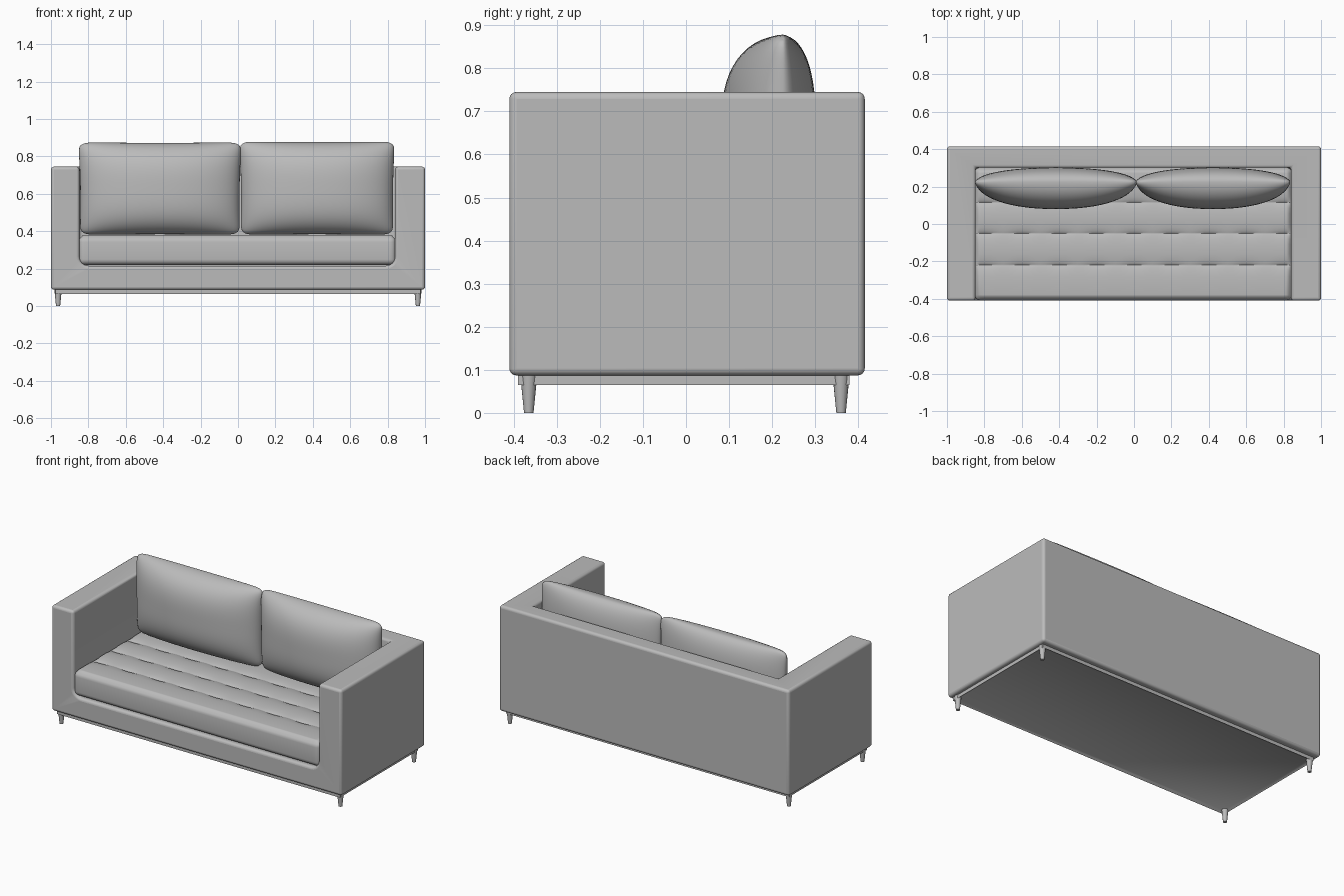
import bpy, bmesh, math
from mathutils import Vector

old = bpy.data.objects.get("Cube")
if old:
    bpy.data.objects.remove(old, do_unlink=True)

GREY = (0.5, 0.5, 0.5, 1)
fabric = bpy.data.materials.new("grey fabric")
fabric.use_nodes = True
fabric.diffuse_color = GREY
fabric.node_tree.nodes["Principled BSDF"].inputs["Base Color"].default_value = GREY


def add_object(name, bm, angle=40):
    bmesh.ops.recalc_face_normals(bm, faces=bm.faces)
    mesh = bpy.data.meshes.new(name)
    bm.to_mesh(mesh)
    bm.free()
    mesh.materials.append(fabric)
    obj = bpy.data.objects.new(name, mesh)
    bpy.context.collection.objects.link(obj)
    finish(obj, angle)
    return obj


def finish(obj, angle):
    bpy.ops.object.select_all(action='DESELECT')
    obj.select_set(True)
    bpy.context.view_layer.objects.active = obj
    bpy.ops.object.shade_smooth_by_angle(angle=math.radians(angle))


def box(low, high):
    bm = bmesh.new()
    bmesh.ops.create_cube(bm, size=1)
    low, high = Vector(low), Vector(high)
    for v in bm.verts:
        v.co = (low + high) / 2 + v.co * (high - low)
    return bm


def round_edges(bm, radius, rule=lambda e: True, segments=5):
    edges = [e for e in bm.edges if rule(e)]
    bmesh.ops.bevel(bm, geom=edges, offset=radius, segments=segments,
                    profile=0.5, affect='EDGES')


# Body: one block with the seat well cut out of it, then softened
body = add_object("body", box((-1, -0.41, 0.087), (1, 0.415, 0.745)))
well = box((-0.848, -0.6, 0.215), (0.84, 0.302, 1))
round_edges(well, 0.05, lambda e: all(v.co.z < 0.3 for v in e.verts)
            and abs(e.verts[0].co.x - e.verts[1].co.x) < 0.01, 6)
cutter = add_object("well_cutter", well)
cutter.hide_render = True
cut = body.modifiers.new("well", 'BOOLEAN')
cut.object, cut.solver = cutter, 'EXACT'
soft = body.modifiers.new("soft edges", 'BEVEL')
soft.width, soft.segments, soft.use_clamp_overlap = 0.016, 4, False
soft.limit_method, soft.angle_limit = 'ANGLE', math.radians(40)
bpy.context.view_layer.objects.active = body
for name in [m.name for m in body.modifiers if m.type in {'BOOLEAN', 'BEVEL'}]:
    bpy.ops.object.modifier_move_to_index(modifier=name, index=0 if name == "well" else 1)
    bpy.ops.object.modifier_apply(modifier=name)
bpy.data.objects.remove(cutter, do_unlink=True)

# Plinth with a recessed underside panel
bm = box((-0.975, -0.39, 0.065), (0.975, 0.38, 0.095))
bottom = [f for f in bm.faces if f.normal.z < -0.9]
bmesh.ops.inset_region(bm, faces=bottom, thickness=0.022)
bmesh.ops.translate(bm, verts=bottom[0].verts, vec=(0, 0, 0.012))
add_object("plinth", bm)

# Tapered legs
for side, x in (("right", -0.962), ("left", 0.962)):
    for end, y in (("front", -0.365), ("back", 0.36)):
        bm = bmesh.new()
        bmesh.ops.create_cone(bm, cap_ends=True, segments=16,
                              radius1=0.011, radius2=0.02, depth=0.09)
        bmesh.ops.translate(bm, verts=bm.verts, vec=(x, y, 0.045))
        add_object(f"{end}_{side}_leg", bm)

# Seat cushion with tufted seams
seams = (-0.22, -0.05, 0.115)
bm = box((-0.853, -0.408, 0.22), (0.845, 0.302, 0.372))
round_edges(bm, 0.03)
for seam in seams:
    for d in (-0.06, -0.03, -0.012, -0.005, 0, 0.005, 0.012, 0.03, 0.06):
        bmesh.ops.bisect_plane(bm, geom=bm.verts[:] + bm.edges[:] + bm.faces[:],
                               plane_co=(0, seam + d, 0), plane_no=(0, 1, 0))
for i in range(-32, 33):
    bmesh.ops.bisect_plane(bm, geom=bm.verts[:] + bm.edges[:] + bm.faces[:],
                           plane_co=(i * 0.025, 0, 0), plane_no=(1, 0, 0))
for v in bm.verts:
    if v.co.z > 0.37:
        d = min(abs(v.co.y - s) for s in seams)
        tuft = 0.5 + 0.5 * math.cos(v.co.x * math.tau / 0.2)
        v.co.z -= 0.007 * math.exp(-d / 0.012) * (0.5 + tuft)
        v.co.z += 0.006 * min(1, d / 0.06)
add_object("seat_cushion", bm, 60)


# Back cushions: two bulging sheets sharing one seam
def back_cushion(name, left, right, low, high):
    bm = bmesh.new()
    for sign, bulge in ((-1, 0.145), (1, 0.077)):
        made = bmesh.ops.create_grid(bm, x_segments=32, y_segments=32, size=1)
        for v in made["verts"]:
            u, w = (math.sin(c * math.pi / 2) for c in v.co.xy)
            puff = math.sqrt(max(0, 1 - abs(u) ** 2.2) * max(0, 1 - abs(w) ** 3))
            corner = 1 - 0.05 * abs(u * w) ** 14
            x = u * corner * (0.985 + 0.015 * w * w) * (1 + 0.01 * w)
            z = w * corner * (0.985 + 0.015 * u * u)
            v.co = ((left + right) / 2 + x * (right - left) / 2,
                    0.225 + sign * bulge * puff,
                    (low + high) / 2 + z * (high - low) / 2)
    bmesh.ops.remove_doubles(bm, verts=bm.verts, dist=0.0005)
    add_object(name, bm, 80)


back_cushion("right_back_cushion", -0.85, 0.015, 0.38, 0.876)
back_cushion("left_back_cushion", 0.01, 0.835, 0.38, 0.88)
